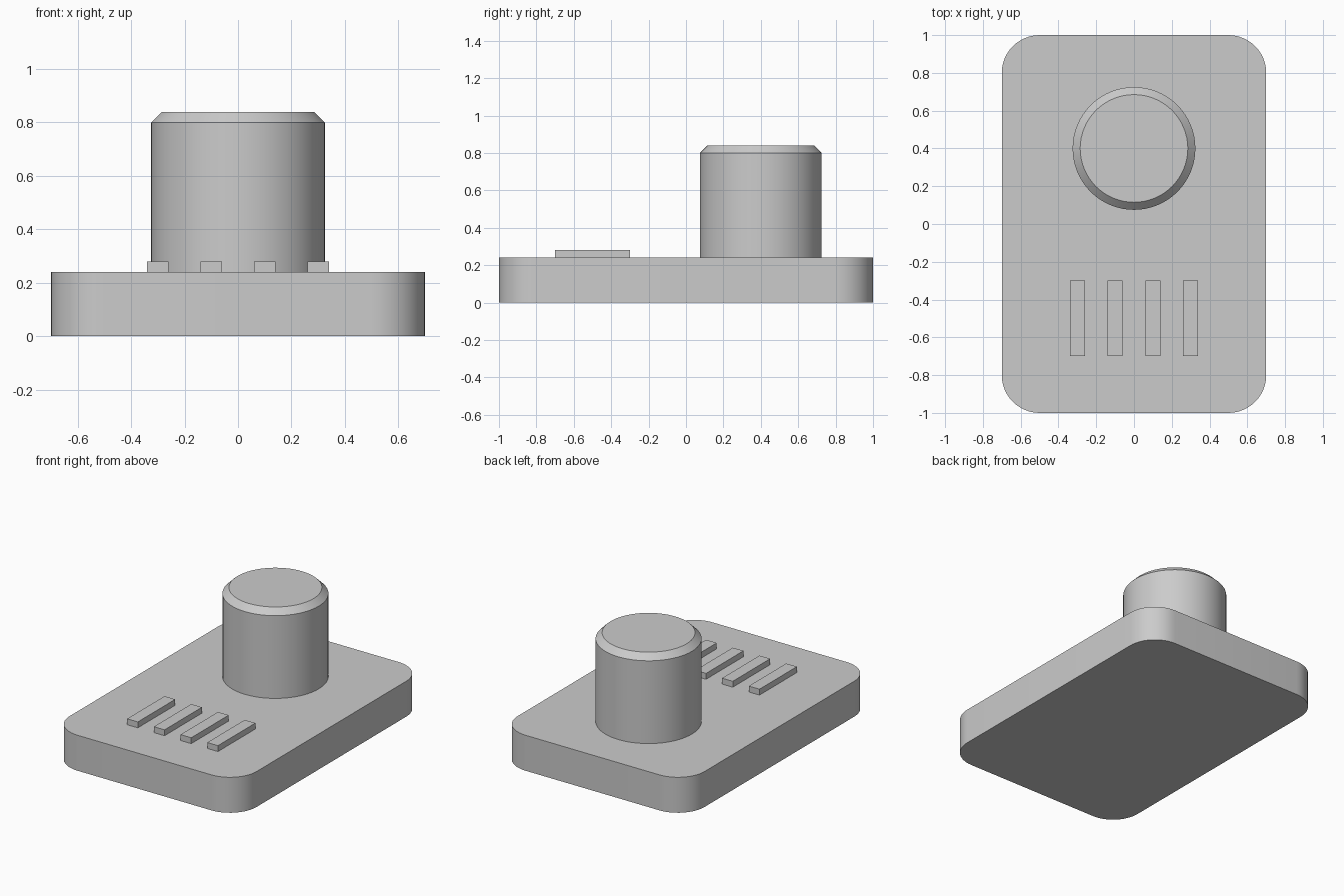
import bpy
import bmesh
from math import cos, sin, pi, radians

cube = bpy.data.objects.get("Cube")
if cube:
    bpy.data.objects.remove(cube, do_unlink=True)

grey = bpy.data.materials.new("plain grey")
grey.use_nodes = True
grey.diffuse_color = (0.6, 0.6, 0.6, 1)
grey.node_tree.nodes["Principled BSDF"].inputs["Base Color"].default_value = (0.6, 0.6, 0.6, 1)


def loft(name, rings, smooth=True):
    """Skin a stack of matching closed rings and cap both ends."""
    bm = bmesh.new()
    loops = [[bm.verts.new(p) for p in ring] for ring in rings]
    for low, high in zip(loops, loops[1:]):
        for i in range(len(low)):
            j = (i + 1) % len(low)
            bm.faces.new((low[i], low[j], high[j], high[i]))
    bm.faces.new(loops[0][::-1])
    bm.faces.new(loops[-1])
    mesh = bpy.data.meshes.new(name)
    bm.to_mesh(mesh)
    bm.free()
    mesh.materials.append(grey)
    obj = bpy.data.objects.new(name, mesh)
    bpy.context.collection.objects.link(obj)
    if smooth:
        bpy.ops.object.select_all(action="DESELECT")
        obj.select_set(True)
        bpy.context.view_layer.objects.active = obj
        bpy.ops.object.shade_smooth_by_angle(angle=radians(30))
    return obj


def rounded_rect(half_x, half_y, radius, z, steps=12):
    points = []
    for corner, (sx, sy) in enumerate([(1, 1), (-1, 1), (-1, -1), (1, -1)]):
        for k in range(steps + 1):
            a = (corner + k / steps) * pi / 2
            points.append((sx * (half_x - radius) + radius * cos(a),
                           sy * (half_y - radius) + radius * sin(a), z))
    return points


def circle(radius, y, z, sides=64):
    return [(radius * cos(2 * pi * i / sides), y + radius * sin(2 * pi * i / sides), z)
            for i in range(sides)]


def rectangle(x, y, half_x, half_y, z):
    return [(x + sx * half_x, y + sy * half_y, z)
            for sx, sy in [(1, 1), (-1, 1), (-1, -1), (1, -1)]]


# Base plate with rounded corners
BASE_TOP = 0.24
loft("base_plate", [rounded_rect(0.7, 1.0, 0.2, z) for z in (0, BASE_TOP)])

# Round knob with chamfered rim
knob_profile = [(0.325, BASE_TOP), (0.325, 0.8), (0.285, 0.84)]
loft("knob", [circle(r, 0.4, z) for r, z in knob_profile])

# Row of raised grip bars
for i in range(4):
    x = -0.3 + 0.2 * i
    loft(f"grip_bar_{i + 1}",
         [rectangle(x, -0.5, 0.04, 0.2, z) for z in (BASE_TOP, 0.28)], smooth=False)
